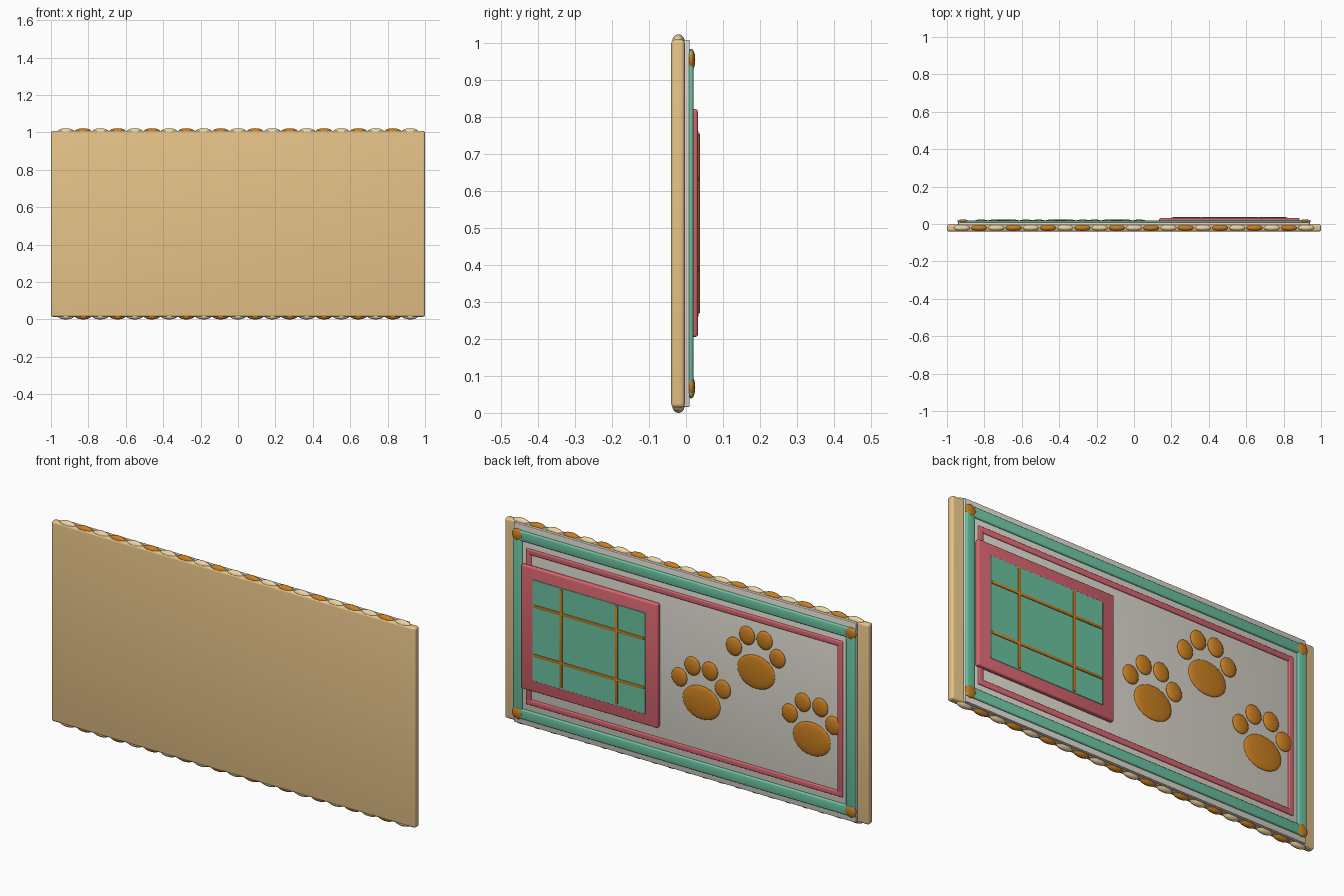
import bpy, math

if "Cube" in bpy.data.objects:
    bpy.data.objects.remove(bpy.data.objects["Cube"])

def material(name, rgb):
    m = bpy.data.materials.new(name)
    m.diffuse_color = (*rgb, 1)
    m.use_nodes = True
    m.node_tree.nodes["Principled BSDF"].inputs["Base Color"].default_value = m.diffuse_color
    return m

CREAM = material("cream", (0.80, 0.55, 0.25))
PALE = material("pale_cream", (0.85, 0.65, 0.36))
ORANGE = material("orange", (0.58, 0.21, 0.015))
MINT = material("mint", (0.15, 0.55, 0.36))
PINK = material("pink", (0.68, 0.13, 0.16))
WHITE = material("off_white", (0.72, 0.69, 0.62))

def finish(o, name, mat):
    o.name = name
    o.data.materials.append(mat)
    bpy.ops.object.shade_smooth_by_angle(angle=math.radians(40))
    return o

def slab(name, x, y, z, mat, bevel=0.004, segments=3):
    """Rounded box from (min, max) ranges."""
    r = (x, y, z)
    bpy.ops.mesh.primitive_cube_add(size=1, location=[(a + b) / 2 for a, b in r])
    o = bpy.context.object
    o.scale = [b - a for a, b in r]
    bpy.ops.object.transform_apply(location=False, rotation=False, scale=True)
    mod = o.modifiers.new("round", 'BEVEL')
    mod.width, mod.segments = bevel, segments
    bpy.ops.object.modifier_apply(modifier=mod.name)
    return finish(o, name, mat)

def bead(name, loc, radii, mat):
    bpy.ops.mesh.primitive_uv_sphere_add(segments=24, ring_count=12, radius=1, location=loc)
    o = bpy.context.object
    o.scale = radii
    bpy.ops.object.transform_apply(location=False, rotation=False, scale=True)
    return finish(o, name, mat)

def frame(name, hx, hz, w, y, mat, bevel):
    """Four rounded bars around the board centre; hx, hz reach the bar centres."""
    h = w / 2
    for s, side in ((-1, "a"), (1, "b")):
        slab(f"{name}_rail_{side}", (-hx - h, hx + h), y, (CZ + s * hz - h, CZ + s * hz + h), mat, bevel)
        slab(f"{name}_post_{side}", (s * hx - h, s * hx + h), y, (CZ - hz - h, CZ + hz + h), mat, bevel)

CZ = 0.511

# Backing board and the sheet on its rear
slab("board", (-1, 1), (-0.04, -0.003), (0.014, 1.008), CREAM, 0.011, 4)
slab("sheet", (-0.94, 0.94), (-0.006, 0.01), (0.016, 1.007), WHITE, 0.003)

# Alternating beads along the top and bottom edges
for i in range(21):
    for z, edge in ((0.018, "bottom"), (1.004, "top")):
        bead(f"{edge}_bead", (-0.92 + 0.092 * i, -0.0205, z), (0.044, 0.0165, 0.018),
             ORANGE if i % 2 else PALE)

# Outer mint border with corner studs, thin pink inner border
frame("border", 0.915, 0.442, 0.05, (0.004, 0.02), MINT, 0.007)
for sx in (-1, 1):
    for sz in (-1, 1):
        bead("corner_stud", (sx * 0.915, CZ + sz * 0.442, 0)[:1] + (0.014, CZ + sz * 0.442),
             (0.03, 0.011, 0.03), ORANGE)
frame("inner_border", 0.856, 0.373, 0.028, (0.004, 0.017), PINK, 0.005)

# Window panel with pane and grid rods
slab("window_panel", (0.135, 0.885), (0.008, 0.032), (0.205, 0.82), PINK, 0.007)
slab("window_pane", (0.2, 0.82), (0.028, 0.0338), (0.26, 0.762), MINT, 0.001, 1)
for s in (-1, 1):
    x, z = 0.51 + s * 0.152, CZ + s * 0.122
    slab("grid_upright", (x - 0.007, x + 0.007), (0.03, 0.0375), (0.268, 0.755), ORANGE, 0.002, 2)
    slab("grid_crossbar", (0.207, 0.813), (0.03, 0.0375), (z - 0.007, z + 0.007), ORANGE, 0.002, 2)

# Paw prints: one pad and four toes each
for px, pz in ((-0.094, 0.388), (-0.394, 0.62), (-0.7, 0.37)):
    bead("paw_pad", (px, 0.012, pz), (0.104, 0.012, 0.083), ORANGE)
    for dx, dz in ((-0.117, 0.097), (-0.046, 0.168), (0.05, 0.168), (0.122, 0.095)):
        bead("paw_toe", (px + dx, 0.012, pz + dz), (0.043, 0.012, 0.046), ORANGE)
